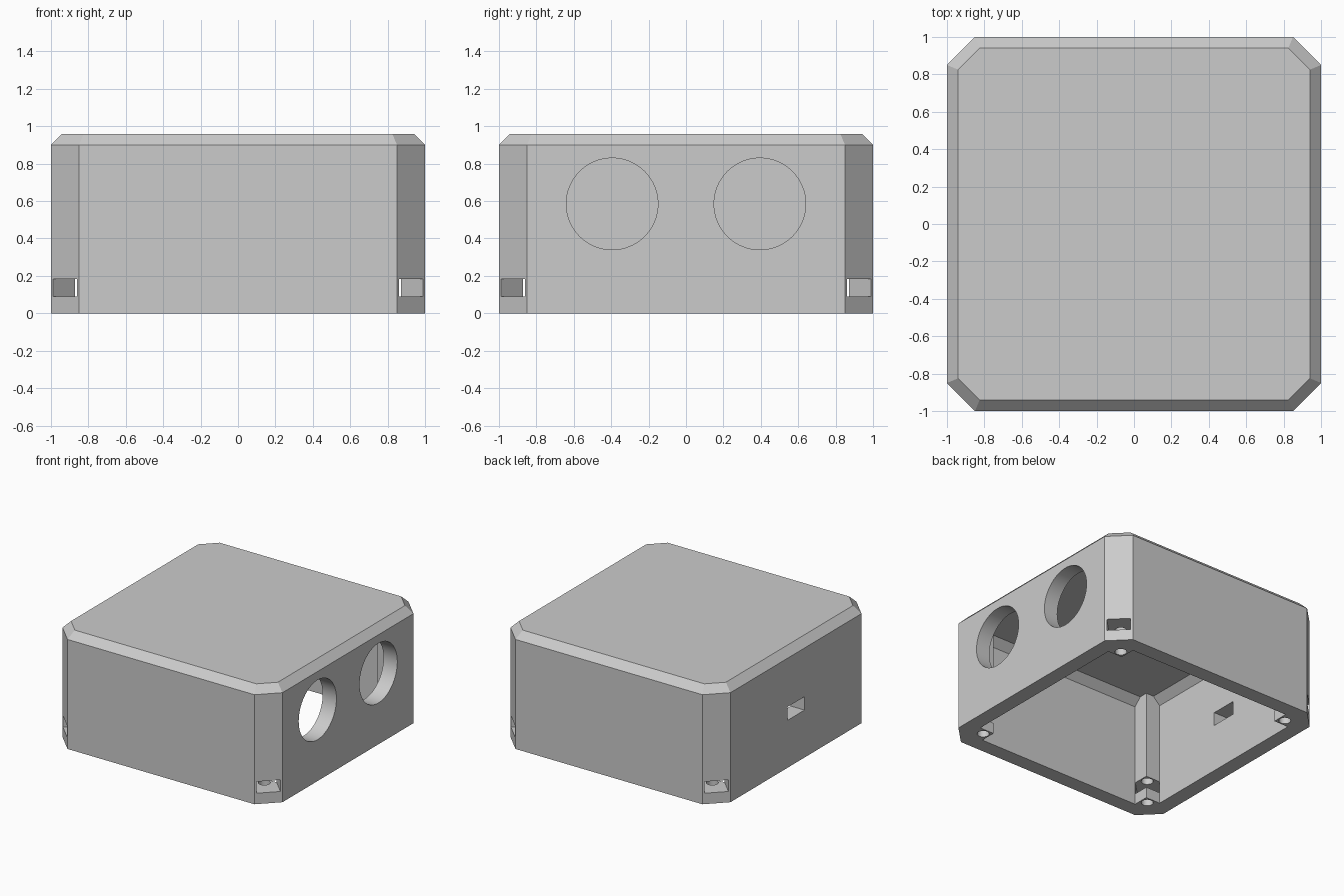
import bpy
import bmesh
from math import pi, sqrt
from mathutils import Matrix, Vector

old = bpy.data.objects.get("Cube")
if old:
    bpy.data.objects.remove(old, do_unlink=True)

grey = bpy.data.materials.new("plain grey")
grey.use_nodes = True
colour = (0.6, 0.6, 0.6, 1)
grey.diffuse_color = colour
grey.node_tree.nodes["Principled BSDF"].inputs["Base Color"].default_value = colour


def make_object(name, bm):
    bmesh.ops.recalc_face_normals(bm, faces=bm.faces)
    mesh = bpy.data.meshes.new(name)
    bm.to_mesh(mesh)
    bm.free()
    mesh.materials.append(grey)
    obj = bpy.data.objects.new(name, mesh)
    bpy.context.scene.collection.objects.link(obj)
    return obj


def loft(name, rings):
    """Solid through rings of equal length, capped at both ends."""
    bm = bmesh.new()
    loops = [[bm.verts.new(p) for p in ring] for ring in rings]
    for low, high in zip(loops, loops[1:]):
        n = len(low)
        for i in range(n):
            j = (i + 1) % n
            bm.faces.new((low[i], low[j], high[j], high[i]))
    bm.faces.new(loops[0])
    bm.faces.new(loops[-1])
    return make_object(name, bm)


def octagon(a, b, z):
    pts = [(a, -b), (a, b), (b, a), (-b, a), (-a, b), (-a, -b), (-b, -a), (b, -a)]
    return [(x, y, z) for x, y in pts]


def square(a, z):
    return [(a, -a, z), (a, a, z), (-a, a, z), (-a, -a, z)]


def block(name, centre, size, turn=0):
    bm = bmesh.new()
    bmesh.ops.create_cube(bm, size=1, matrix=Matrix.Translation(centre)
                          @ Matrix.Rotation(turn, 4, "Z") @ Matrix.Diagonal((*size, 1)))
    return make_object(name, bm)


def cylinder(name, centre, radius, depth, axis="Z", sides=32):
    bm = bmesh.new()
    turn = Matrix.Rotation(pi / 2, 4, "Y") if axis == "X" else Matrix()
    bmesh.ops.create_cone(bm, cap_ends=True, segments=sides, radius1=radius, radius2=radius,
                          depth=depth, matrix=Matrix.Translation(centre) @ turn)
    return make_object(name, bm)


def combine(target, tool, operation="DIFFERENCE"):
    mod = target.modifiers.new(tool.name, "BOOLEAN")
    mod.operation = operation
    mod.solver = "EXACT"
    mod.object = tool
    bpy.context.view_layer.objects.active = target
    bpy.ops.object.modifier_apply(modifier=mod.name)
    bpy.data.objects.remove(tool, do_unlink=True)


# Shell with chamfered corners and top edge, hollow from below
CORNERS = [(1, 1), (-1, 1), (-1, -1), (1, -1)]
WALL, POST = 0.875, 0.745
box = loft("enclosure", [octagon(1, 0.85, 0), octagon(1, 0.85, 0.9), octagon(0.94, 0.825, 0.96)])
combine(box, loft("cavity", [square(WALL, -0.1), square(WALL, 0.84), square(0.815, 0.9)]))

# Screw posts in the four corners
for sx, sy in CORNERS:
    middle, width = (POST + 0.9) / 2, 0.9 - POST
    combine(box, block("post", (sx * middle, sy * middle, 0.46), (width, width, 0.92)), "UNION")

# Diagonal nut slots through the posts, and screw holes
for sx, sy in CORNERS:
    reach = 1.2 / sqrt(2)
    combine(box, block("nut_slot", (sx * reach, sy * reach, 0.137),
                       (0.44, 0.18, 0.095), sx * sy * pi / 4))
    combine(box, cylinder("screw_hole", (sx * 0.8, sy * 0.8, 0.15), 0.045, 0.4))

# Two round openings on one side, a small port on the other
for y in (-0.395, 0.395):
    combine(box, cylinder("round_opening", (0.95, y, 0.585), 0.245, 0.3, "X", 64))
combine(box, block("port", (-0.95, 0, 0.445), (0.3, 0.22, 0.11)))

# Smooth hole walls, sharp edges elsewhere
bpy.ops.object.select_all(action="DESELECT")
box.select_set(True)
bpy.context.view_layer.objects.active = box
bpy.ops.object.shade_smooth_by_angle(angle=pi / 6)
